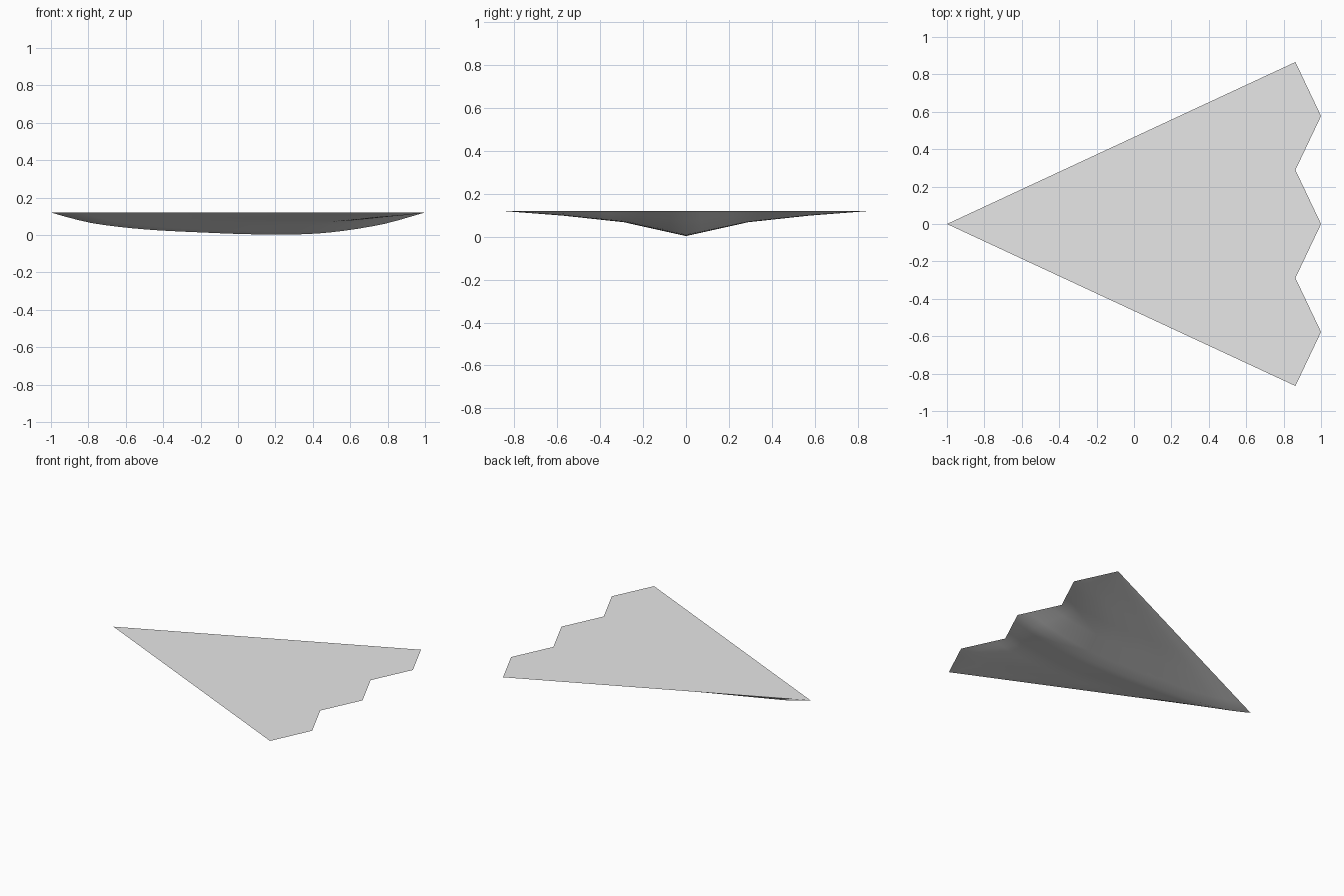
import bpy, bmesh

cube = bpy.data.objects.get("Cube")
if cube:
    bpy.data.objects.remove(cube)

DECK_Z = 0.12
SPAN = 0.866
STEPS = 28      # divisions along each chord
SUB = 4         # divisions between span stations

# Span stations: (distance from centre, trailing edge x, greatest depth)
STATIONS = [(0, 1, 0.117), (SPAN / 3, 0.863, 0.053),
            (SPAN * 2 / 3, 1, 0.022), (SPAN, 0.863, 0)]
# Keel depth along the chord, as (fraction of chord, fraction of depth)
KEEL = [(0, 0), (0.06, 0.29), (0.125, 0.53), (0.25, 0.77), (0.4, 0.91),
        (0.56, 1), (0.72, 0.95), (0.88, 0.56), (1, 0)]


def lerp(a, b, f):
    return a + (b - a) * f


def keel_depth(t):
    """Smooth curve through the keel points."""
    n = len(KEEL)
    i = max(k for k in range(n - 1) if KEEL[k][0] <= t)

    def slope(k):
        a, b = KEEL[max(k - 1, 0)], KEEL[min(k + 1, n - 1)]
        return (b[1] - a[1]) / (b[0] - a[0])

    (x0, y0), (x1, y1) = KEEL[i], KEEL[i + 1]
    h = x1 - x0
    s = (t - x0) / h
    return ((1 + 2 * s) * (1 - s) ** 2 * y0 + s * (1 - s) ** 2 * h * slope(i)
            + s * s * (3 - 2 * s) * y1 + s * s * (s - 1) * h * slope(i + 1))


# Chord sections from the centre out to a tip, then mirrored
half = []
for a, b in zip(STATIONS, STATIONS[1:]):
    half += [[lerp(p, q, k / SUB) for p, q in zip(a, b)] for k in range(SUB)]
half.append(list(STATIONS[-1]))
sections = [(-y, x, d) for y, x, d in reversed(half[1:])] + half

bm = bmesh.new()
rows = []
for y, trail, depth in sections:
    lead = lerp(-1, 0.863, abs(y) / SPAN)
    if depth == 0:      # wing tip closes to a point
        rows.append([bm.verts.new((trail, y, DECK_Z))] * (STEPS + 1))
        continue
    rows.append([bm.verts.new((lerp(lead, trail, k / STEPS), y,
                               DECK_Z - depth * keel_depth(k / STEPS)))
                 for k in range(STEPS + 1)])

# Curved underside
for r, s in zip(rows, rows[1:]):
    for k in range(STEPS):
        corners = list(dict.fromkeys([r[k], s[k], s[k + 1], r[k + 1]]))
        bm.faces.new(corners).smooth = True

# Flat deck bounded by the leading and trailing edges
outline = [r[-1] for r in rows] + [r[0] for r in reversed(rows[1:-1])]
deck = bm.faces.new(outline)
deck.smooth = False
for e in deck.edges:
    e.smooth = False
bmesh.ops.recalc_face_normals(bm, faces=bm.faces[:])
bmesh.ops.triangulate(bm, faces=[deck])

mesh = bpy.data.meshes.new("delta_wing_body")
bm.to_mesh(mesh)
bm.free()

# Single grey finish
grey = bpy.data.materials.new("light_grey")
grey.use_nodes = True
colour = (0.8, 0.8, 0.8, 1)
grey.diffuse_color = colour
grey.node_tree.nodes["Principled BSDF"].inputs["Base Color"].default_value = colour
mesh.materials.append(grey)

body = bpy.data.objects.new("delta_wing_body", mesh)
bpy.context.scene.collection.objects.link(body)
